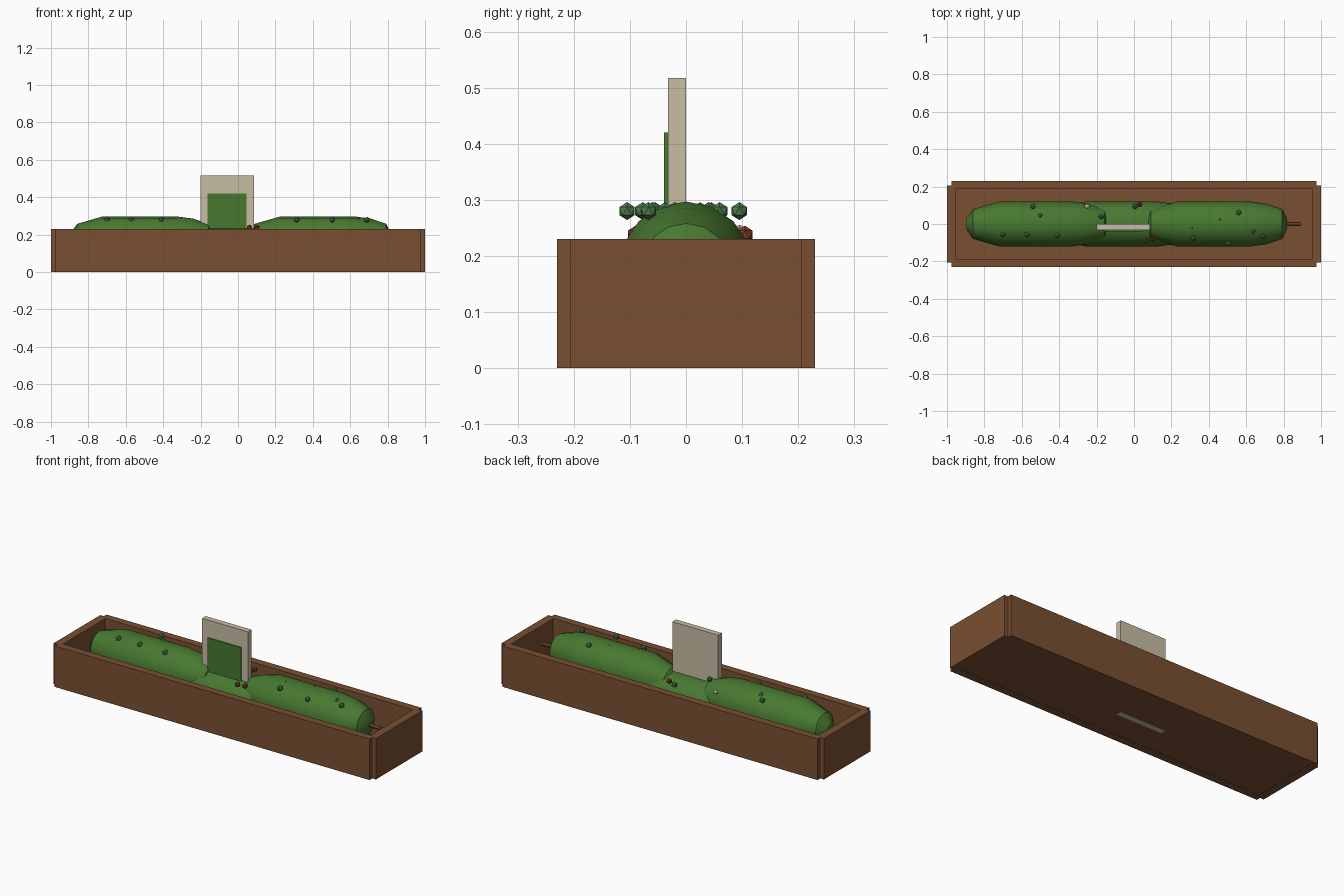
import bpy, bmesh, math

if "Cube" in bpy.data.objects:
    bpy.data.objects.remove(bpy.data.objects["Cube"])


def material(name, rgb):
    m = bpy.data.materials.new(name)
    m.diffuse_color = (*rgb, 1)
    m.use_nodes = True
    m.node_tree.nodes["Principled BSDF"].inputs["Base Color"].default_value = m.diffuse_color
    return m


WOOD = material("brown wood", (0.195, 0.08, 0.032))
GREEN = material("leaf green", (0.064, 0.19, 0.03))
PALE_GREEN = material("pale green", (0.08, 0.2, 0.07))
CREAM = material("cream board", (0.578, 0.515, 0.376))
RED = material("red brown", (0.22, 0.045, 0.02))
BLOSSOM = material("pale blossom", (0.72, 0.58, 0.46))


def finish(name, bm, mat, smooth=False):
    bmesh.ops.recalc_face_normals(bm, faces=bm.faces)
    me = bpy.data.meshes.new(name)
    bm.to_mesh(me)
    bm.free()
    me.materials.append(mat)
    ob = bpy.data.objects.new(name, me)
    bpy.context.collection.objects.link(ob)
    if smooth:
        bpy.ops.object.select_all(action='DESELECT')
        ob.select_set(True)
        bpy.context.view_layer.objects.active = ob
        bpy.ops.object.shade_smooth_by_angle(angle=math.radians(35))
    return ob


def box(name, lo, hi, mat):
    bm = bmesh.new()
    bmesh.ops.create_cube(bm, size=1)
    for v in bm.verts:
        v.co = [(a + b) / 2 + c * (b - a) for a, b, c in zip(lo, hi, v.co)]
    return finish(name, bm, mat)


def lathe_x(name, profile, centre, mat, sides=16):
    """Revolve (x, radius) pairs around the x axis, closed with flat caps."""
    bm = bmesh.new()
    cx, cy, cz = centre
    rings = []
    for x, r in profile:
        angles = [2 * math.pi * i / sides for i in range(sides)]
        rings.append([bm.verts.new((cx + x, cy + r * math.sin(a), cz + r * math.cos(a)))
                      for a in angles])
    for a, b in zip(rings, rings[1:]):
        for i in range(sides):
            j = (i + 1) % sides
            bm.faces.new((a[i], a[j], b[j], b[i]))
    bm.faces.new(rings[0])
    bm.faces.new(rings[-1])
    return finish(name, bm, mat, True)


def bump(name, co, mat, scale=(1, 1, 1), r=0.016):
    bm = bmesh.new()
    bmesh.ops.create_icosphere(bm, subdivisions=1, radius=r)
    for v in bm.verts:
        v.co = [c + s * p for c, s, p in zip(co, scale, v.co)]
    return finish(name, bm, mat)


# Planter: floor, two long walls, two slightly narrower end walls
box("planter_floor", (-0.97, -0.2, 0.001), (0.97, 0.2, 0.02), WOOD)
for side, s in (("front", -1), ("back", 1)):
    y = sorted((s * 0.187, s * 0.23))
    box(side + "_wall", (-0.977, y[0], 0), (0.977, y[1], 0.23), WOOD)
for side, s in (("left", -1), ("right", 1)):
    x = sorted((s * 0.955, s))
    box(side + "_wall", (x[0], -0.206, 0), (x[1], 0.206, 0.23), WOOD)

# Three long rounded vegetables, each with a stem at its right end
BODY = [(-0.385, 0.03), (-0.35, 0.08), (-0.215, 0.119), (0.185, 0.119),
        (0.27, 0.108), (0.352, 0.08), (0.378, 0.03)]
STEM = [(0.36, 0.011), (0.45, 0.011)]
for label, centre in (("left", (-0.51, 0, 0.178)), ("right", (0.44, 0, 0.178)),
                      ("middle", (-0.05, 0, 0.121))):
    lathe_x(label + "_vegetable", BODY, centre, GREEN)
    lathe_x(label + "_stem", STEM, centre, WOOD, 8)

# Small knobs on the skin, all at one height
KNOBS = [(-0.54, 0.095), (-0.5, 0.045), (-0.7, -0.057), (-0.57, -0.055), (-0.41, -0.06),
         (-0.175, 0.04), (0.56, 0.06), (0.46, 0.025), (0.31, -0.02),
         (0.315, -0.077), (0.505, -0.105), (0.64, -0.037), (0.69, -0.067)]
for x, y in KNOBS:
    bump("skin_knob", (x, y, 0.28), PALE_GREEN)
bump("low_knob", (0.005, 0.095, 0.222), PALE_GREEN)

# Red berries and a flattened blossom
for x, y in ((0.06, -0.09), (0.1, -0.082), (0.03, 0.105)):
    bump("berry", (x, y, 0.238), RED)
bump("blossom", (-0.25, 0.095, 0.246), BLOSSOM, (1.1, 0.8, 0.6))

# Upright board with a green panel on its front
box("sign_board", (-0.2, -0.032, 0), (0.085, 0.0, 0.517), CREAM)
box("sign_panel", (-0.163, -0.039, 0.2), (0.045, -0.031, 0.42), GREEN)
